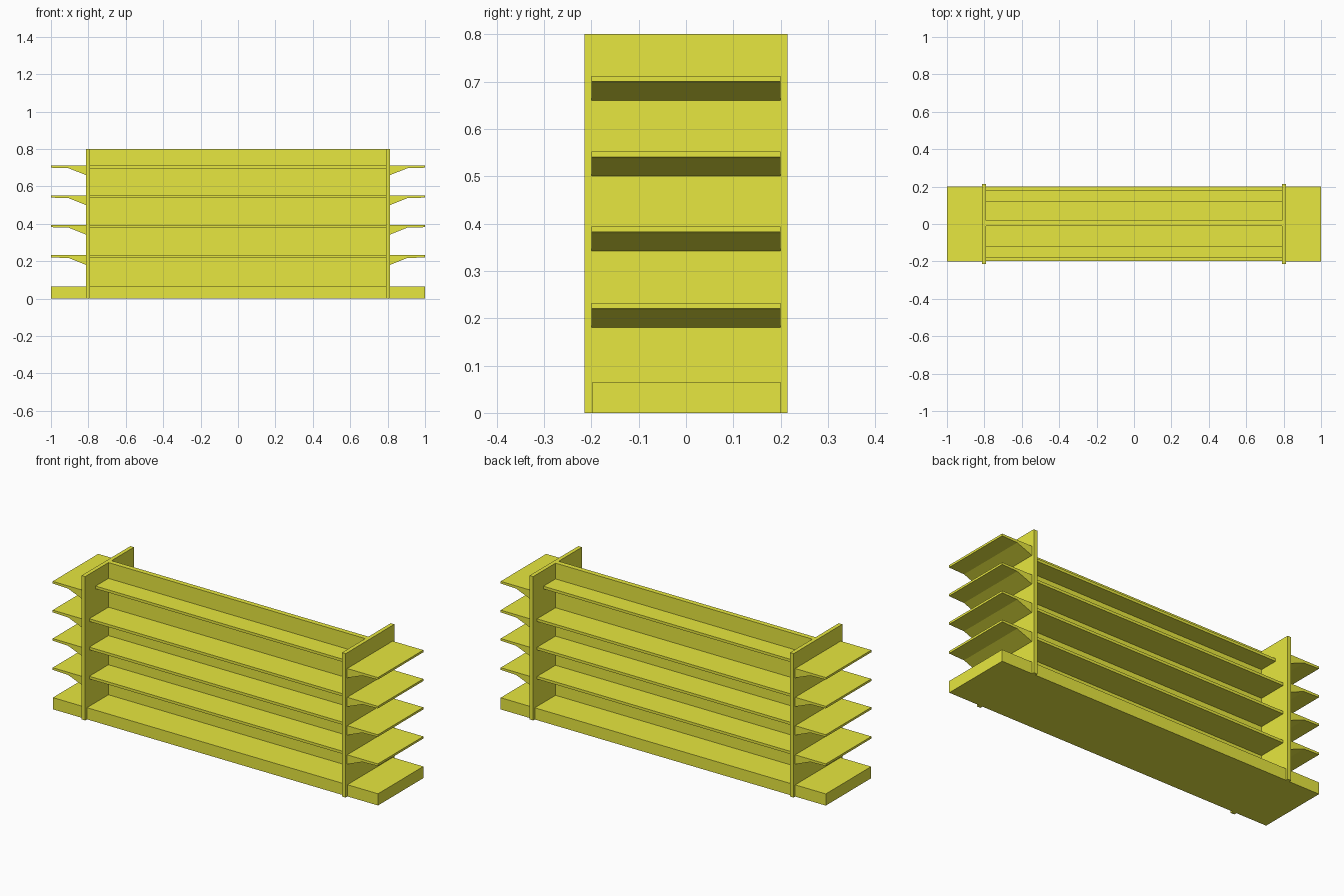
import bpy

if "Cube" in bpy.data.objects:
    bpy.data.objects.remove(bpy.data.objects["Cube"])

mat = bpy.data.materials.new("yellow_paint")
mat.diffuse_color = (0.8, 0.8, 0.05, 1)
mat.use_nodes = True
mat.node_tree.nodes["Principled BSDF"].inputs["Base Color"].default_value = mat.diffuse_color


def add_mesh(name, verts, faces):
    me = bpy.data.meshes.new(name)
    me.from_pydata(verts, [], faces)
    me.materials.append(mat)
    ob = bpy.data.objects.new(name, me)
    bpy.context.collection.objects.link(ob)
    return ob


def extrude_y(name, profile, y0, y1):
    """Extrude a counter-clockwise (x, z) outline from y0 to y1."""
    n = len(profile)
    verts = [(x, y, z) for y in (y0, y1) for x, z in profile]
    faces = [tuple(range(n)), tuple(range(2 * n - 1, n - 1, -1))]
    faces += [(i, i + n, (i + 1) % n + n, (i + 1) % n) for i in range(n)]
    return add_mesh(name, verts, faces)


def box(name, x0, x1, y0, y1, z0, z1):
    return extrude_y(name, [(x0, z0), (x1, z0), (x1, z1), (x0, z1)], y0, y1)


# Plinth and central divider
box("base", -1, 1, -0.198, 0.2, 0, 0.065)
box("back_panel", -0.79, 0.79, -0.01, 0.018, 0.065, 0.8)

# Upright end panels
for side, s in (("left", -1), ("right", 1)):
    x0, x1 = sorted((s * 0.79, s * 0.812))
    box(side + "_end_panel", x0, x1, -0.214, 0.214, 0, 0.8)

levels = [0.232, 0.394, 0.552, 0.712]
for i, top in enumerate(levels, 1):
    # Long shelves on both faces, the top one shallower
    depth = 0.122 if i == len(levels) else 0.178
    box(f"front_shelf_{i}", -0.79, 0.79, -depth, -0.01, top - 0.015, top)
    box(f"back_shelf_{i}", -0.79, 0.79, 0.018, depth + 0.002, top - 0.015, top)

    # End shelves with a sloping support underneath
    for side, s in (("left", -1), ("right", 1)):
        outline = [(0.812, top - 0.052), (0.905, top - 0.015),
                   (1, top - 0.012), (1, top), (0.812, top)]
        if s < 0:
            outline = [(-x, z) for x, z in reversed(outline)]
        extrude_y(f"{side}_end_shelf_{i}", outline, -0.2, 0.2)
